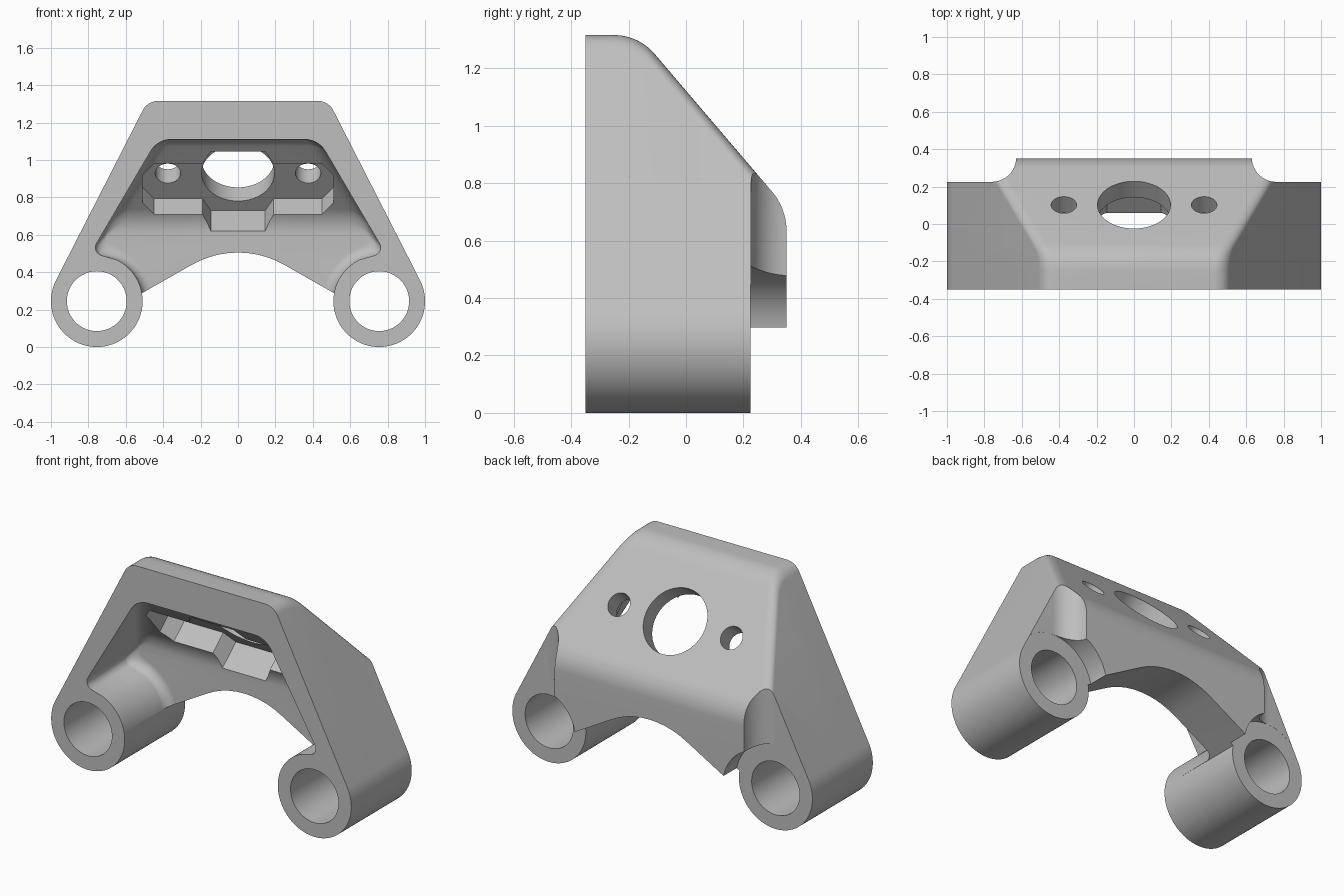
import bpy, bmesh
from math import sin, cos, tan, pi, radians, sqrt
from mathutils import Vector, Matrix

if "Cube" in bpy.data.objects:
    bpy.data.objects.remove(bpy.data.objects["Cube"], do_unlink=True)

LUG_X, LUG_Z, LUG_R = 0.755, 0.245, 0.245
LUG_BACK = 0.225
FRONT, BACK = -0.35, 0.35


def loft(name, rings):
    """Closed solid skinned through rings of equal point count."""
    bm = bmesh.new()
    loops = [[bm.verts.new(p) for p in ring] for ring in rings]
    n = len(loops[0])
    for a, b in zip(loops, loops[1:]):
        for i in range(n):
            j = (i + 1) % n
            bm.faces.new((a[i], a[j], b[j], b[i]))
    bm.faces.new(loops[0][::-1])
    bm.faces.new(loops[-1])
    bmesh.ops.recalc_face_normals(bm, faces=bm.faces)
    mesh = bpy.data.meshes.new(name)
    bm.to_mesh(mesh)
    bm.free()
    obj = bpy.data.objects.new(name, mesh)
    bpy.context.collection.objects.link(obj)
    return obj


def arc(cx, cy, r, start, end, n):
    """Arc points, angles in degrees."""
    angles = [radians(start + (end - start) * i / n) for i in range(n + 1)]
    return [(cx + r * cos(a), cy + r * sin(a)) for a in angles]


def fillet(a, b, c, r, n=10):
    """Round corner b between a and c."""
    a, b, c = Vector(a[:2]), Vector(b[:2]), Vector(c[:2])
    u, v = (a - b).normalized(), (c - b).normalized()
    half = u.angle(v) / 2
    t = min(r / tan(half), 0.48 * (a - b).length, 0.48 * (c - b).length)
    r = t * tan(half)
    centre = b + (u + v).normalized() * (r / sin(half))
    p, q = b + u * t - centre, b + v * t - centre
    turn = p.angle(q)
    out = []
    for i in range(n + 1):
        k = i / n
        w = (p * sin((1 - k) * turn) + q * sin(k * turn)) / sin(turn)
        out.append(tuple(centre + w))
    return out


def rounded(points):
    """Outline from (x, z) or (x, z, radius) corners."""
    out = []
    for i, p in enumerate(points):
        if len(p) == 3:
            out += fillet(points[i - 1], p, points[(i + 1) % len(points)], p[2])
        else:
            out.append(p)
    return out


def mirrored(half):
    return [(-p[0], *p[1:]) for p in reversed(half)]


def at_y(points, y):
    return [(x, y, z) for x, z in points]


def prism_y(name, points, y0, y1):
    return loft(name, [at_y(points, y0), at_y(points, y1)])


# Main body: trapezoid sections that get lower towards the back
def body_section(h):
    top_x = 0.973 - 0.51 * (h - 0.356)
    half = [(top_x, h, 0.09)] + arc(LUG_X, LUG_Z, LUG_R, 27, -190, 62)
    return rounded(half + [(0, 0.58, 0.53)] + mirrored(half))


slope = ([(FRONT, 1.315)]
         + fillet((FRONT, 1.315), (-0.165, 1.315), (BACK, 0.711), 0.185)
         + fillet((-0.165, 1.315), (BACK, 0.711), (BACK, 0.4), 0.21))
bracket = loft("bracket_body", [at_y(body_section(h), y) for y, h in slope])


# Inner pocket, open to the front and below, filleted at the rear wall
POCKET_BACK, ROOT = 0.06, 0.06


def pocket_section(y, h):
    t = max(0, y - (POCKET_BACK - ROOT))
    o = ROOT - sqrt(max(0, ROOT ** 2 - t ** 2))
    top_x = 0.43 + 0.59 * (1.11 - h) - 0.6 * o
    half = ([(top_x, h, 0.13), (0.785 - 1.19 * o, 0.505 + o, 0.045)]
            + arc(LUG_X, LUG_Z, LUG_R + o, 115, 168, 16) + [(0.44, -0.1)])
    return rounded(half + mirrored(half))


inner = ([(-0.45, 1.11)]
         + fillet((-0.45, 1.11), (-0.306, 1.11), (POCKET_BACK, 0.681), 0.1)
         + fillet((-0.306, 1.11), (POCKET_BACK, 0.681), (POCKET_BACK, 0.4), 0.2))
cutters = [loft("pocket_cutter", [at_y(pocket_section(y, h), y) for y, h in inner])]

# Lug bores, clearance behind the lugs, and upright rear scoops
for side, s in (("left", 1), ("right", -1)):
    x = s * LUG_X
    cutters.append(prism_y(side + "_bore_cutter",
                           arc(x, LUG_Z, 0.16, 0, 354, 59), -0.6, 0.6))
    cutters.append(prism_y(side + "_lug_clearance_cutter",
                           arc(x, LUG_Z, 0.265, 0, 355, 71), LUG_BACK, 0.6))
    plan = arc(0.76, 0.3555, 0.13, 180, 270, 16) + [(1.3, 0.2255), (1.3, 0.6), (0.63, 0.6)]
    cutters.append(loft(side + "_scoop_cutter",
                        [[(s * px, py, z) for px, py in plan] for z in (0.3, 1.3)]))

# Holes and stepped recess, square to the sloping wall
tilt = Matrix.Translation((0, 0.1, 1.0)) @ Matrix.Rotation(radians(-49.5), 4, "X")


def prism_tilted(name, points, d0, d1):
    return loft(name, [[tilt @ Vector((x, s, d)) for x, s in points] for d in (d0, d1)])


quarter = [(0.51, 0.1), (0.45, 0.177), (0.19, 0.177), (0.145, 0.263)]
half = [(x, -s) for x, s in reversed(quarter)] + quarter
cutters.append(prism_tilted("recess_cutter", half + mirrored(half), -0.41, -0.11))
for name, x, r in (("centre", 0, 0.195), ("left", 0.375, 0.068), ("right", -0.375, 0.068)):
    cutters.append(prism_tilted(name + "_hole_cutter", arc(x, 0, r, 0, 354, 59), -0.3, 0.2))

# Apply every cut
bpy.ops.object.select_all(action="DESELECT")
bpy.context.view_layer.objects.active = bracket
bracket.select_set(True)
for cutter in cutters:
    cutter.hide_render = True
    mod = bracket.modifiers.new(cutter.name, "BOOLEAN")
    mod.operation = "DIFFERENCE"
    mod.solver = "EXACT"
    mod.object = cutter
    bpy.ops.object.modifier_apply(modifier=mod.name)
    bpy.data.objects.remove(cutter, do_unlink=True)

# Plain grey finish
grey = bpy.data.materials.new("plain_grey")
grey.use_nodes = True
colour = (0.52, 0.52, 0.52, 1)
grey.diffuse_color = colour
grey.node_tree.nodes["Principled BSDF"].inputs["Base Color"].default_value = colour
bracket.data.materials.clear()
bracket.data.materials.append(grey)
bpy.ops.object.shade_smooth_by_angle(angle=radians(25))
